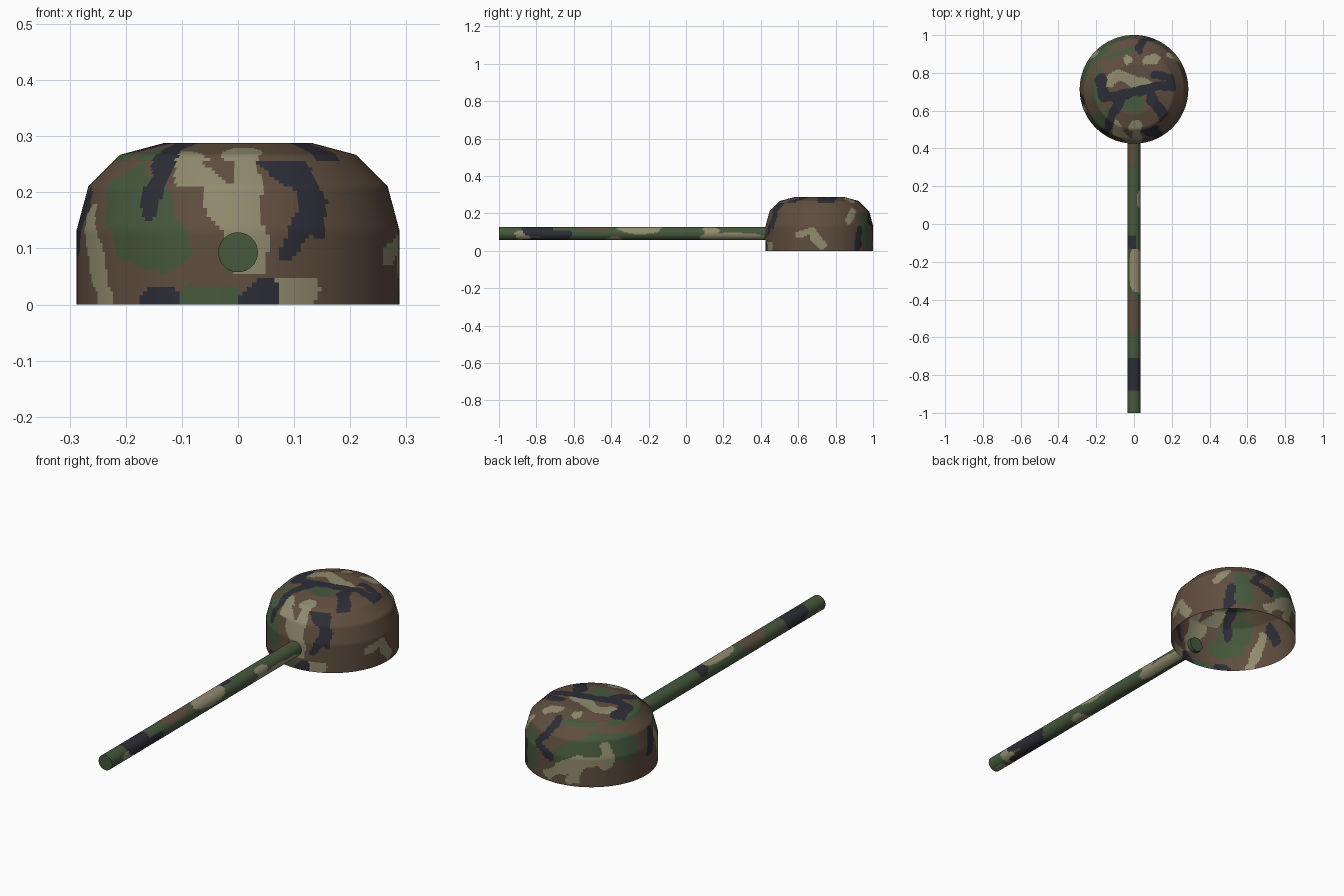
import bpy, bmesh, math
from mathutils import Vector, noise

if "Cube" in bpy.data.objects:
    bpy.data.objects.remove(bpy.data.objects["Cube"])

R, CY = 0.2875, 0.713              # bowl radius and centre
HZ, HR = 0.093, 0.0355             # handle axis height and radius
BROWN, GREEN, KHAKI, NAVY = range(4)


# Materials
def material(name, rgb):
    m = bpy.data.materials.new(name)
    lin = [((c / 255 + 0.055) / 1.055) ** 2.4 for c in rgb]
    m.diffuse_color = (*lin, 1)
    m.use_nodes = True
    m.node_tree.nodes["Principled BSDF"].inputs["Base Color"].default_value = m.diffuse_color
    return m


MATS = [material("camo_brown", (96, 78, 63)), material("camo_green", (69, 88, 60)),
        material("camo_khaki", (144, 139, 110)), material("camo_navy", (45, 45, 55))]

# Camouflage strokes on the bowl wall: colour, radius, path of (degrees, height)
WALL = [
    (GREEN, .05, [(-140, .20), (-130, .12), (-118, .11)]),
    (GREEN, .03, [(-125, .22), (-113, .10)]),
    (GREEN, .025, [(-106, .01), (-94, .01)]),
    (GREEN, .06, [(100, .12), (126, .18), (160, .16)]),
    (GREEN, .04, [(62, .05), (58, .17)]),
    (KHAKI, .02, [(-121, .265), (-102, .22), (-92, .13)]),
    (KHAKI, .03, [(-96, .19), (-86, .10)]),
    (KHAKI, .027, [(-86, .27), (-85, .07)]),
    (KHAKI, .024, [(-76, .02), (-64, .025)]),
    (KHAKI, .022, [(-158, .16), (-146, .01)]),
    (KHAKI, .022, [(-22, .085), (-8, .105), (2, .03)]),
    (KHAKI, .018, [(34, .165), (44, .215)]),
    (KHAKI, .026, [(84, .03), (112, .12), (140, .11), (138, .18)]),
    (KHAKI, .025, [(108, .03), (112, .10)]),
    (NAVY, .024, [(-128, .26), (-123, .23), (-124, .17)]),
    (NAVY, .025, [(-76, .27), (-66, .22), (-60, .14)]),
    (NAVY, .022, [(-62, .27), (-62, .17), (-71, .10)]),
    (NAVY, .025, [(-122, .005), (-116, .01)]),
    (NAVY, .027, [(-86, .0), (-80, .02)]),
    (NAVY, .025, [(48, .11), (46, .01)]),
    (NAVY, .02, [(84, .25), (70, .15), (86, .12)]),
    (NAVY, .025, [(185, .10), (192, .18)]),
]
# Strokes on the bowl top: colour, radius, path of (x, y)
TOP = [
    (GREEN, .06, [(-.23, .84), (-.23, .66)]),
    (GREEN, .05, [(-.15, .92), (-.04, .95)]),
    (GREEN, .055, [(.0, .64)]),
    (GREEN, .03, [(-.16, .57), (-.10, .60)]),
    (KHAKI, .028, [(-.14, .75), (-.08, .79), (.08, .73)]),
    (KHAKI, .022, [(.07, .86), (.17, .91)]),
    (KHAKI, .02, [(-.19, .91)]),
    (KHAKI, .022, [(-.03, .87)]),
    (KHAKI, .03, [(-.10, .52), (-.08, .48)]),
    (KHAKI, .03, [(.01, .52), (.01, .46)]),
    (NAVY, .027, [(-.17, .77), (-.16, .67), (-.07, .68), (.10, .72), (.24, .74)]),
    (NAVY, .027, [(.09, .67), (.14, .60), (.17, .54)]),
    (NAVY, .025, [(-.07, .66), (-.14, .53)]),
    (NAVY, .022, [(.03, .98), (.03, .92)]),
    (NAVY, .022, [(.11, .79), (.22, .77)]),
]
# Handle patches: colour, start y, end y, middle direction, half angle (degrees)
HANDLE = [
    (BROWN, -.57, -.39, 110, 85),
    (BROWN, .30, .45, 150, 70),
    (KHAKI, -.91, -.83, -35, 60),
    (KHAKI, -.36, -.13, 65, 70),
    (KHAKI, .07, .42, -40, 45),
    (KHAKI, .09, .17, 20, 45),
    (KHAKI, -.42, -.33, -90, 60),
    (KHAKI, -.99, -.93, -110, 50),
    (NAVY, -.87, -.71, 90, 120),
    (NAVY, -.80, -.60, -20, 50),
    (NAVY, -.88, -.62, -100, 55),
    (NAVY, -.14, -.05, 120, 50),
]


def near(p, path, r):
    """True if 2D point p lies within r of the path."""
    for a, b in zip(path, path[1:] or path):
        a, d = Vector(a), Vector(b) - Vector(a)
        t = max(0, min(1, (p - a).dot(d) / d.length_squared)) if d.length > 0 else 0
        if (p - a - d * t).length < r:
            return True
    return False


def bowl_colour(c):
    wob = noise.noise(c * 22) * .012
    wob2 = noise.noise(c * 22 + Vector((9, 4, 2))) * .015
    ang = math.atan2(c.y - CY, c.x)
    col = BROWN
    if c.z > .255:
        p = Vector((c.x + wob2, c.y + wob))
        for k, r, path in TOP:
            if near(p, path, r + wob * .5):
                col = k
        return col
    for k, r, path in WALL:
        pts = [(math.radians(d) * R, z) for d, z in path]
        for a in (ang, ang + math.tau):
            if near(Vector((a * R + wob2, c.z + wob)), pts, r + wob * .5):
                col = k
    return col


def handle_colour(c):
    a = math.degrees(math.atan2(c.z - HZ, c.x))
    y = c.y + noise.noise(c * 18) * .03
    col = GREEN
    for k, y0, y1, mid, half in HANDLE:
        da = abs((a - mid + 180) % 360 - 180) / half
        dy = abs(y - (y0 + y1) / 2) / ((y1 - y0) / 2)
        if c.y > -.999 and da ** 3 + dy ** 3 < 1:
            col = k
    return col


def lathe(name, profile, step, sides, place, colour, cap_start):
    """Spin a (radius, height) profile, with fine rows so that colours can be cut in."""
    rows = []
    for (r0, h0), (r1, h1) in zip(profile, profile[1:]):
        n = max(1, round(math.hypot(r1 - r0, h1 - h0) / step))
        rows += [(r0 + (r1 - r0) * i / n, h0 + (h1 - h0) * i / n) for i in range(n)]
    bm = bmesh.new()
    rings = [[bm.verts.new(place(r * math.cos(math.tau * i / sides),
                                 r * math.sin(math.tau * i / sides), h))
              for i in range(sides)] for r, h in rows]
    for lo, hi in zip(rings, rings[1:]):
        for i in range(sides):
            j = (i + 1) % sides
            bm.faces.new((lo[i], lo[j], hi[j], hi[i]))
    bm.faces.new(rings[-1])
    if cap_start:
        bm.faces.new(rings[0][::-1])
    bmesh.ops.recalc_face_normals(bm, faces=bm.faces)
    for f in bm.faces:
        f.material_index = colour(f.calc_center_median())
    me = bpy.data.meshes.new(name)
    bm.to_mesh(me)
    bm.free()
    for m in MATS:
        me.materials.append(m)
    ob = bpy.data.objects.new(name, me)
    bpy.context.collection.objects.link(ob)
    bpy.context.view_layer.objects.active = ob
    ob.select_set(True)
    bpy.ops.object.shade_smooth_by_angle(angle=math.radians(40))
    ob.select_set(False)
    return ob


# Open bowl, upside down: straight wall, three chamfer bands, flat top
A = .133
arc = [(A + (R - A) * math.cos(math.radians(d)), A + (R - A) * math.sin(math.radians(d)))
       for d in (0, 30, 60, 90)]
lathe("bowl", [(R, 0)] + arc + [(.004, R), (0, R)], .008, 220,
      lambda u, v, h: (u, CY + v, h), bowl_colour, False)

# Round handle, its tip just poking through the bowl wall
lathe("handle", [(HR, -1), (HR, .448), (HR, .4481)], .01, 40,
      lambda u, v, h: (u, h, HZ + v), handle_colour, True)
